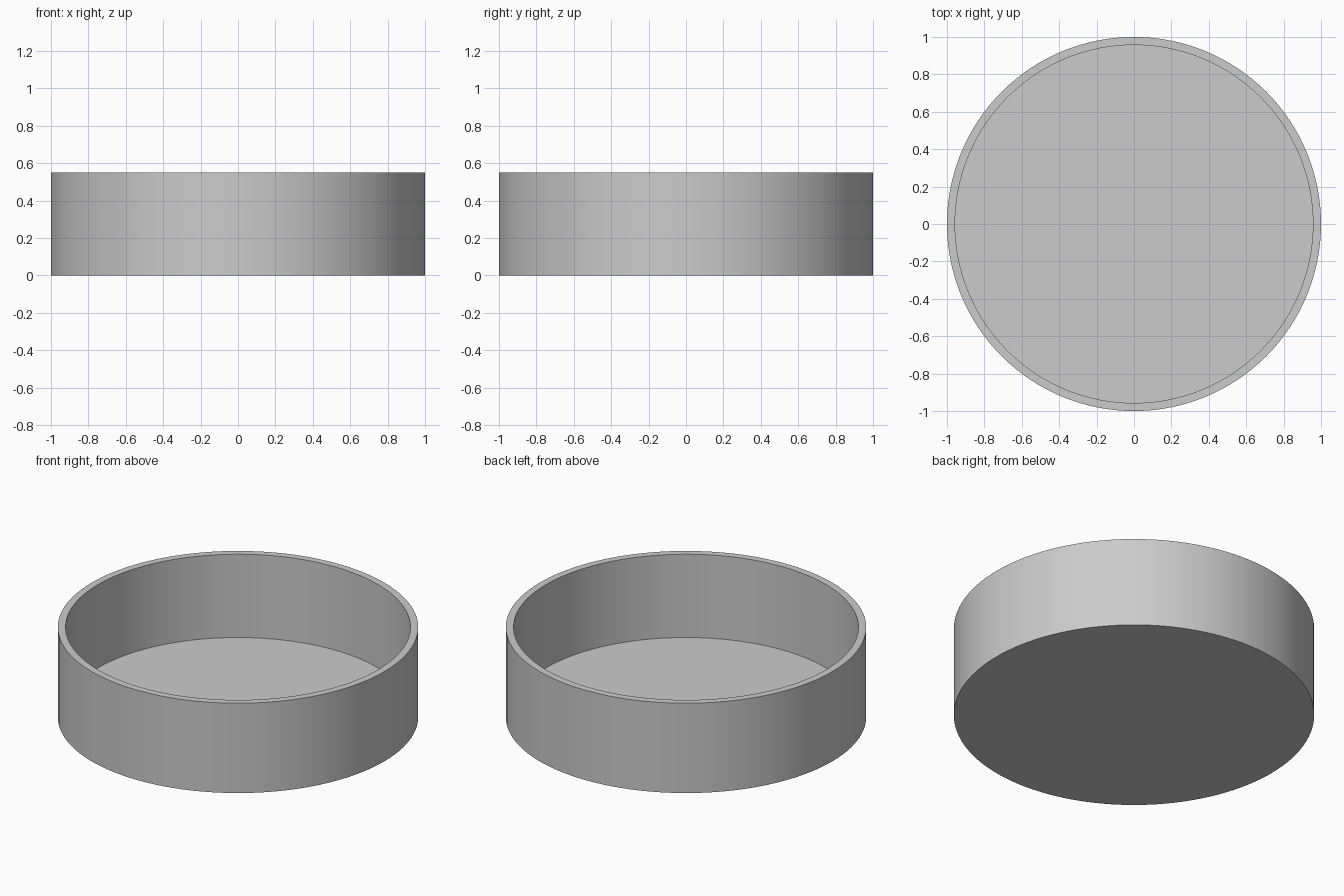
import bpy, bmesh
from math import cos, sin, tau, radians

if "Cube" in bpy.data.objects:
    bpy.data.objects.remove(bpy.data.objects["Cube"])

SEGMENTS = 128
# Cross-section (radius, z): outer bottom, outer rim, inner rim, inner floor
PROFILE = [(1.0, 0.0), (1.0, 0.55), (0.957, 0.55), (0.957, 0.04)]

# Round tray: rings of the profile joined by walls, closed by two discs
bm = bmesh.new()
rings = [[bm.verts.new((r * cos(tau * i / SEGMENTS), r * sin(tau * i / SEGMENTS), z))
          for i in range(SEGMENTS)] for r, z in PROFILE]
for a, b in zip(rings, rings[1:]):
    for i in range(SEGMENTS):
        j = (i + 1) % SEGMENTS
        bm.faces.new((a[i], a[j], b[j], b[i]))
bm.faces.new(rings[0][::-1])  # underside
bm.faces.new(rings[-1])       # inside floor
bmesh.ops.recalc_face_normals(bm, faces=bm.faces[:])

mesh = bpy.data.meshes.new("round_tray")
bm.to_mesh(mesh)
bm.free()
tray = bpy.data.objects.new("round_tray", mesh)
bpy.context.collection.objects.link(tray)

# Smooth walls with crisp rims
bpy.context.view_layer.objects.active = tray
tray.select_set(True)
bpy.ops.object.shade_smooth_by_angle(angle=radians(30))
